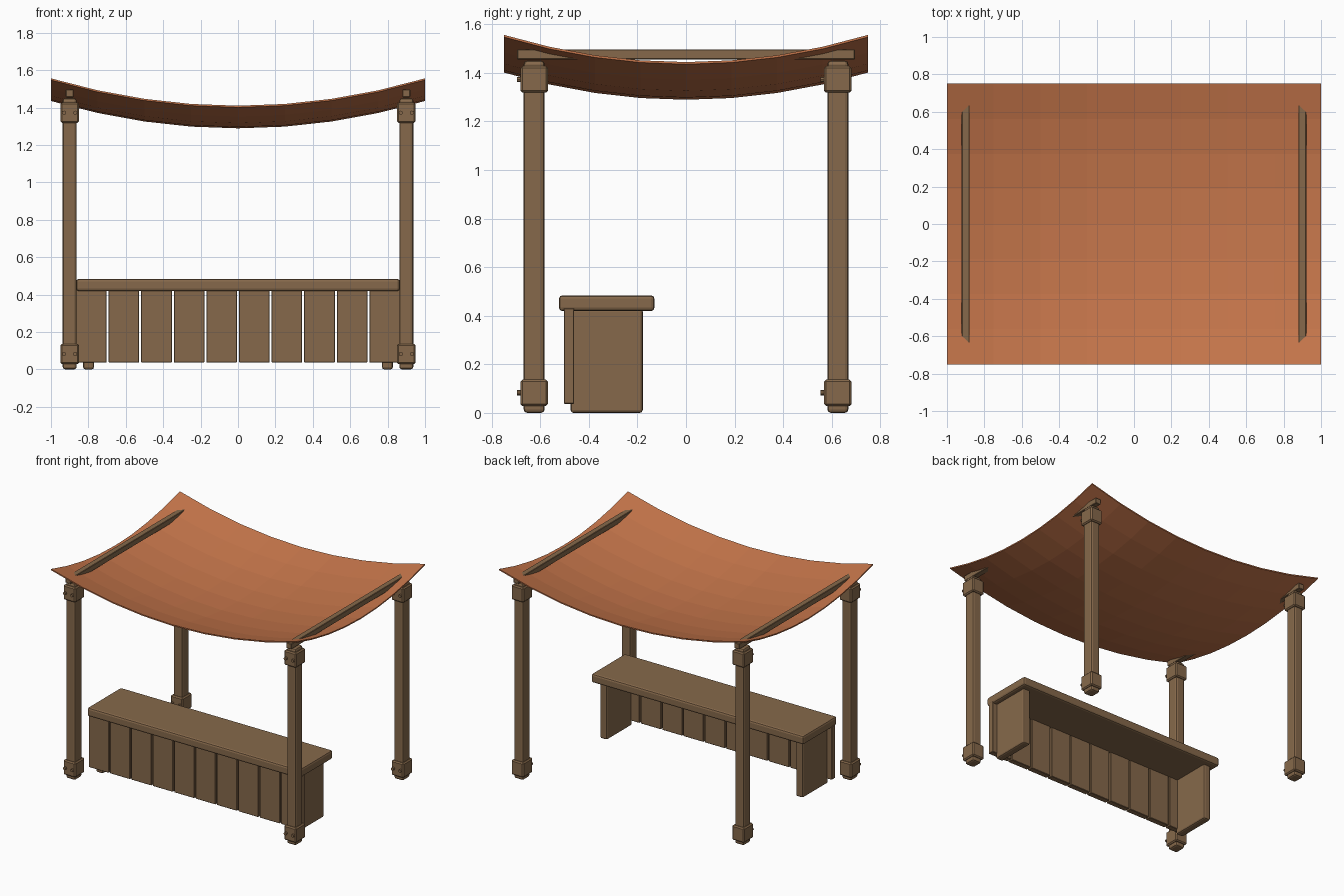
import bpy, bmesh, math
from mathutils import Matrix

if "Cube" in bpy.data.objects:
    bpy.data.objects.remove(bpy.data.objects["Cube"])


def material(name, rgb):
    m = bpy.data.materials.new(name)
    m.diffuse_color = (*rgb, 1)
    m.use_nodes = True
    m.node_tree.nodes["Principled BSDF"].inputs["Base Color"].default_value = m.diffuse_color
    return m


wood = material("brown wood", (0.239, 0.141, 0.070))
cloth = material("orange cloth", (0.565, 0.181, 0.070))


def add_object(name, bm, mat):
    me = bpy.data.meshes.new(name)
    bmesh.ops.recalc_face_normals(bm, faces=bm.faces)
    bm.to_mesh(me)
    bm.free()
    me.materials.append(mat)
    ob = bpy.data.objects.new(name, me)
    bpy.context.collection.objects.link(ob)
    return ob


def box(name, lo, hi, bevel=0.0, segments=2):
    """Wooden block between two corners, with rounded edges."""
    bm = bmesh.new()
    bmesh.ops.create_cube(bm, size=1)
    for v in bm.verts:
        v.co = [lo[i] + (v.co[i] + 0.5) * (hi[i] - lo[i]) for i in range(3)]
    if bevel:
        bmesh.ops.bevel(bm, geom=bm.edges[:], offset=bevel, segments=segments,
                        profile=0.5, affect='EDGES')
    return add_object(name, bm, wood)


def bolt(name, x, y, z):
    """Round bolt head facing the front."""
    bm = bmesh.new()
    bmesh.ops.create_cone(bm, cap_ends=True, segments=8, radius1=0.011,
                          radius2=0.011, depth=0.03)
    bm.transform(Matrix.Translation((x, y, z)) @ Matrix.Rotation(math.pi / 2, 4, 'X'))
    return add_object(name, bm, wood)


# Four posts with collars and bolts
for x in (-0.9, 0.9):
    for y in (-0.625, 0.625):
        box("post", (x - 0.0375, y - 0.043, 0), (x + 0.0375, y + 0.043, 1.45), 0.014)
        for name, z0, z1 in (("base_collar", 0.028, 0.137), ("top_collar", 1.318, 1.427)):
            box(name, (x - 0.049, y - 0.056, z0), (x + 0.049, y + 0.056, z1), 0.008, 1)
            for dx in (-0.03, 0.03):
                bolt("bolt", x + dx, y - 0.056, (z0 + z1) / 2)
    # Roof beam along each side
    box("roof_beam", (x - 0.021, -0.695, 1.455), (x + 0.021, 0.695, 1.496), 0.003, 1)

# Sagging cloth canopy
bm = bmesh.new()
bmesh.ops.create_grid(bm, x_segments=8, y_segments=8, size=1)
for v in bm.verts:
    x, y = v.co.x, v.co.y
    v.co = (x, y * 0.75, 1.289 + 0.146 * x * x + 0.112 * y * y)
top = bmesh.ops.extrude_face_region(bm, geom=bm.faces[:])
for v in top["geom"]:
    if isinstance(v, bmesh.types.BMVert):
        v.co.z += 0.009
add_object("canopy", bm, cloth)

# Counter: top board, two end panels, front planks
box("counter_top", (-0.865, -0.523, 0.419), (0.865, -0.13, 0.484), 0.014)
for s in (-1, 1):
    x0, x1 = sorted((s * 0.77, s * 0.828))
    box("end_panel", (x0, -0.475, 0), (x1, -0.178, 0.43), 0.012)
pitch = 0.1743
for i in range(10):
    x = (i - 4.5) * pitch
    box("front_plank", (x - 0.082, -0.503, 0.037), (x + 0.082, -0.46, 0.43), 0.003, 1)
